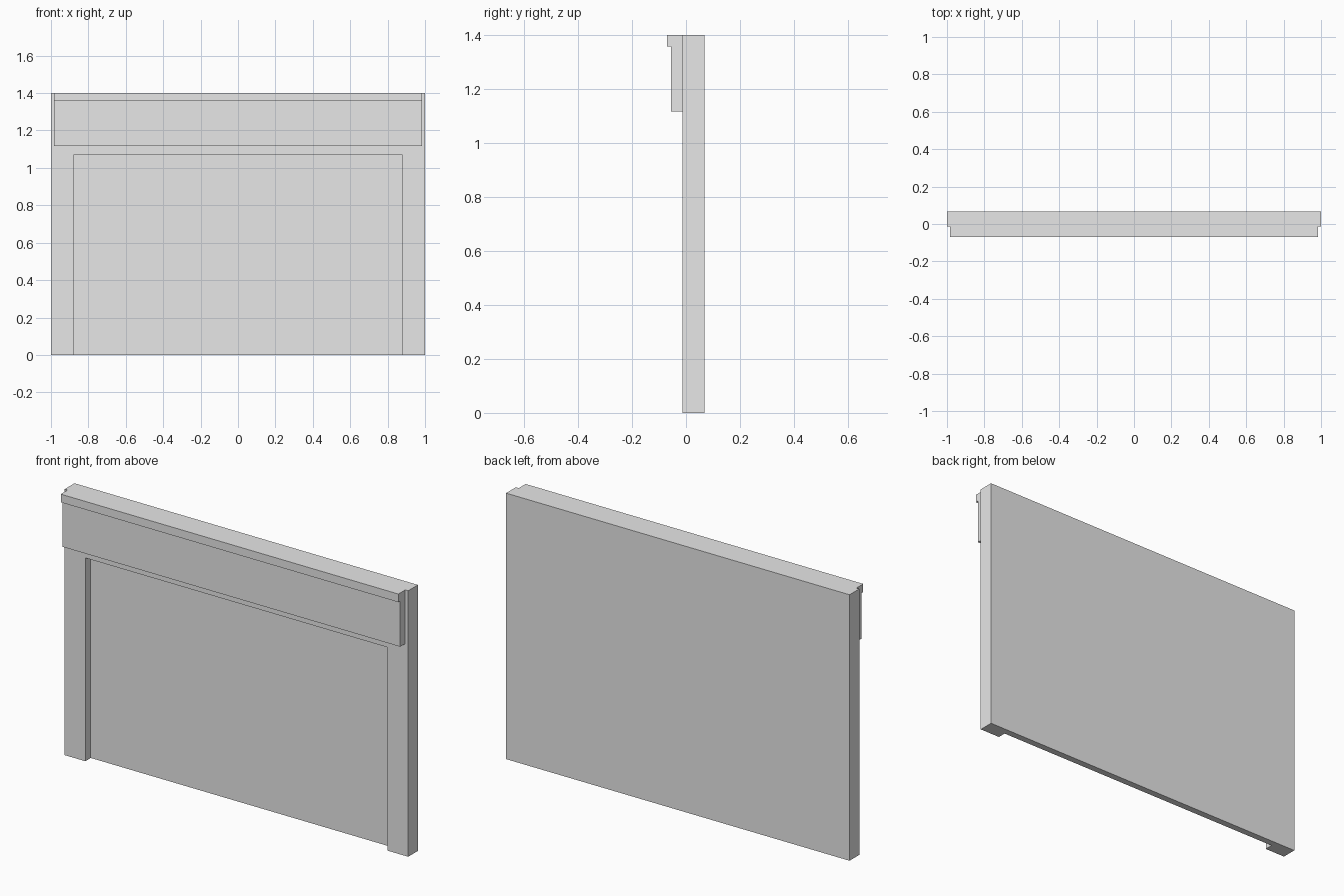
import bpy
import bmesh
from mathutils import Vector

default = bpy.data.objects.get("Cube")
if default:
    bpy.data.objects.remove(default, do_unlink=True)

WALL_FRONT, WALL_BACK, RECESS = -0.013, 0.068, 0.032
HEIGHT = 1.4

grey = bpy.data.materials.new("plain_grey")
grey.use_nodes = True
grey.diffuse_color = (0.8, 0.8, 0.8, 1)
grey.node_tree.nodes["Principled BSDF"].inputs["Base Color"].default_value = grey.diffuse_color


def extrude(name, outline, offset):
    """Solid made by sweeping a flat outline along an offset."""
    bm = bmesh.new()
    face = bm.faces.new([bm.verts.new(p) for p in outline])
    swept = bmesh.ops.extrude_face_region(bm, geom=[face], use_keep_orig=True)
    verts = [g for g in swept["geom"] if isinstance(g, bmesh.types.BMVert)]
    bmesh.ops.translate(bm, verts=verts, vec=Vector(offset))
    bmesh.ops.recalc_face_normals(bm, faces=bm.faces)
    mesh = bpy.data.meshes.new(name)
    bm.to_mesh(mesh)
    bm.free()
    mesh.materials.append(grey)
    obj = bpy.data.objects.new(name, mesh)
    bpy.context.collection.objects.link(obj)
    return obj


def block(name, half_width, y0, y1, z0, z1):
    outline = [(-half_width, y0, z0), (half_width, y0, z0),
               (half_width, y0, z1), (-half_width, y0, z1)]
    return extrude(name, outline, (0, y1 - y0, 0))


# Wall slab with a shallow recess open at the bottom
wall = block("wall", 1.0, WALL_FRONT, WALL_BACK, 0, HEIGHT)
cutter = block("recess_cutter", 0.88, -0.2, RECESS, -0.2, 1.07)
cutter.hide_render = True
cutter.hide_viewport = True
cut = wall.modifiers.new("recess", "BOOLEAN")
cut.operation = "DIFFERENCE"
cut.solver = "EXACT"
cut.object = cutter

# Fascia board with a projecting top lip
profile = [(WALL_FRONT, 1.117), (-0.055, 1.117), (-0.055, 1.357),
           (-0.07, 1.357), (-0.07, HEIGHT), (WALL_FRONT, HEIGHT)]
extrude("fascia_board", [(-0.983, y, z) for y, z in profile], (1.966, 0, 0))
